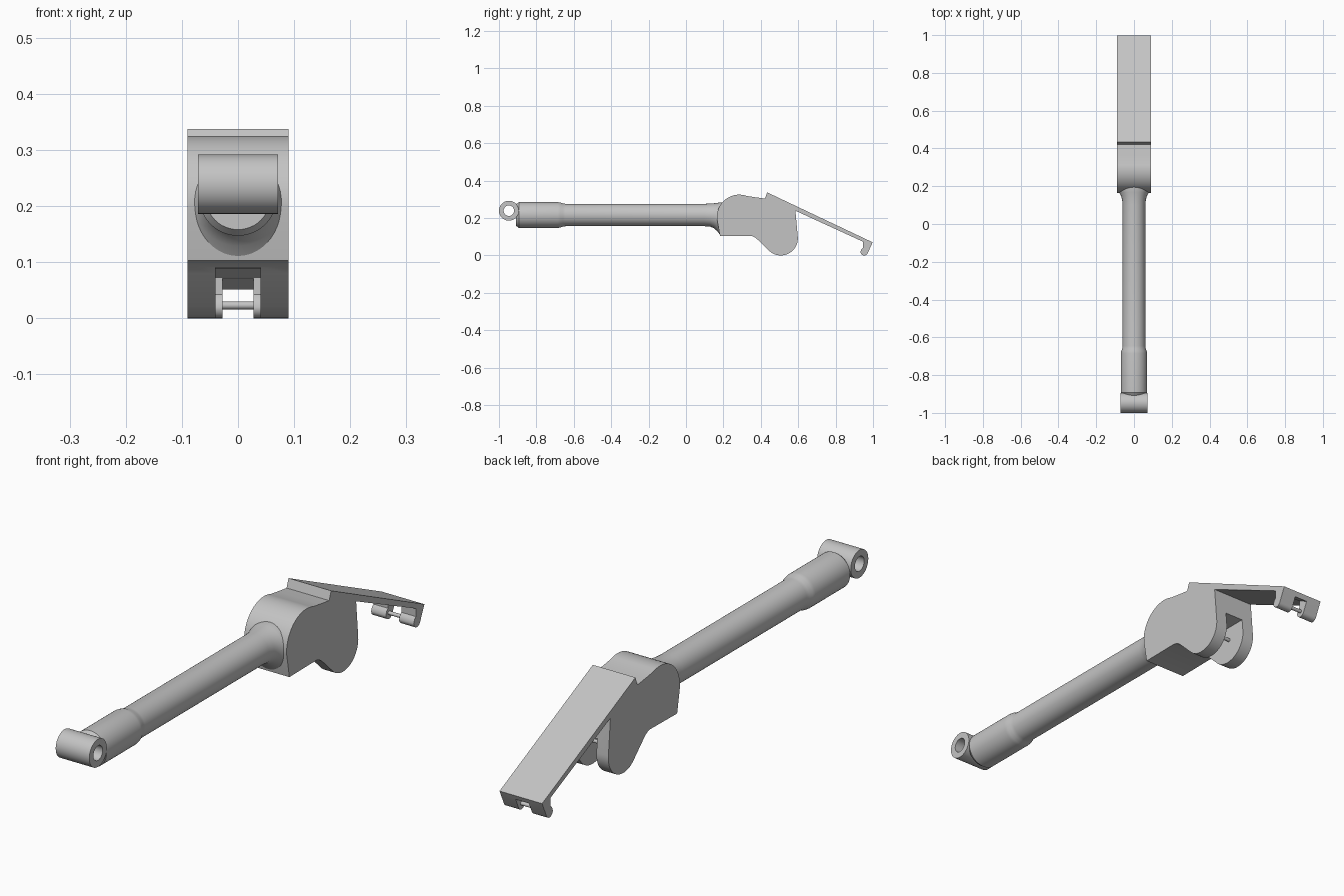
import bpy, bmesh
from math import sin, cos, pi, radians

old = bpy.data.objects.get("Cube")
if old:
    bpy.data.objects.remove(old, do_unlink=True)

grey = bpy.data.materials.new("light_grey")
grey.use_nodes = True
colour = (0.55, 0.55, 0.55, 1)
grey.diffuse_color = colour
grey.node_tree.nodes["Principled BSDF"].inputs["Base Color"].default_value = colour


def finish(name, bm):
    """Turn a bmesh into a smooth-by-angle grey object."""
    bmesh.ops.recalc_face_normals(bm, faces=bm.faces)
    mesh = bpy.data.meshes.new(name)
    bm.to_mesh(mesh)
    bm.free()
    mesh.materials.append(grey)
    ob = bpy.data.objects.new(name, mesh)
    bpy.context.collection.objects.link(ob)
    return ob


def activate(ob):
    bpy.ops.object.select_all(action='DESELECT')
    ob.select_set(True)
    bpy.context.view_layer.objects.active = ob


def smooth(ob):
    activate(ob)
    bpy.ops.object.shade_smooth_by_angle(angle=radians(30))


def arc(cy, cz, r, a, b, n=12):
    """Points on an arc in the side plane, from angle a to b in degrees."""
    angles = [radians(a + (b - a) * i / n) for i in range(n + 1)]
    return [(cy + r * cos(t), cz + r * sin(t)) for t in angles]


def prism(name, profile, half_width):
    """Extrude a side profile of (y, z) points across the width."""
    bm = bmesh.new()
    face = bm.faces.new([bm.verts.new((-half_width, y, z)) for y, z in profile])
    out = bmesh.ops.extrude_face_region(bm, geom=[face])
    verts = [g for g in out["geom"] if isinstance(g, bmesh.types.BMVert)]
    bmesh.ops.translate(bm, verts=verts, vec=(2 * half_width, 0, 0))
    return finish(name, bm)


def loft(name, rings, closed=False):
    """Bridge rings of points; cap the ends unless the loop is closed."""
    bm = bmesh.new()
    loops = [[bm.verts.new(p) for p in ring] for ring in rings]
    n = len(loops[0])
    pairs = list(zip(loops, loops[1:]))
    if closed:
        pairs.append((loops[-1], loops[0]))
    else:
        bm.faces.new(loops[0])
        bm.faces.new(loops[-1])
    for a, b in pairs:
        for i in range(n):
            j = (i + 1) % n
            bm.faces.new((a[i], a[j], b[j], b[i]))
    return finish(name, bm)


def oval(y, rx, top, bottom, n=48):
    """Upright oval ring around the arm's axis."""
    mid, rz = (top + bottom) / 2, (top - bottom) / 2
    return [(rx * cos(2 * pi * i / n), y, mid + rz * sin(2 * pi * i / n)) for i in range(n)]


def cross_ring(x, r, y, z, n=40):
    """Ring around an axis running across the width."""
    return [(x, y + r * cos(2 * pi * i / n), z + r * sin(2 * pi * i / n)) for i in range(n)]


def cut(ob, cutter):
    activate(ob)
    mod = ob.modifiers.new("cut", 'BOOLEAN')
    mod.operation, mod.solver, mod.object = 'DIFFERENCE', 'EXACT', cutter
    bpy.ops.object.modifier_apply(modifier=mod.name)
    bpy.data.objects.remove(cutter, do_unlink=True)


# Head: domed body, rounded lower lobe, sloping tail plate and hooked lip
profile = [(.182, .103)] + arc(.285, .205, .12, 185, 70, 18)
profile += [(.37, .311), (.422, .304), (.434, .337), (.998, .07)]
profile += arc(.953, .02, .02, -25, -180, 10)
profile += [(.938, .034), (.947, .042), (.947, .073), (.585, .239)]
profile += arc(.507, .091, .091, 5, -129, 20)
profile += [(.388, .08), (.372, .094), (.36, .101), (.345, .105)]
head = prism("head_and_tail_plate", profile, .09)

# Fork slot between the lobes, and notch in the lip
cut(head, prism("slot_cutter", [(.375, -.1), (.375, .09), (.44, .15), (.7, .15), (.7, -.1)], .04))
cut(head, prism("notch_cutter", [(.90, -.1), (.90, .094), (1.02, .037), (1.02, -.1)], .028))
smooth(head)

# Pins across the slot and the notch
for name, y, z, half in (("fork_pin", .515, .095, .05), ("lip_pin", .953, .023, .04)):
    smooth(loft(name, [cross_ring(x, .007, y, z, 16) for x in (-half, half)]))

# Arm: chamfered sleeve, slim shaft and end flare
axis = .216
stations = [(-.908, .058), (-.893, .069), (-.685, .069), (-.672, .067), (-.658, .062),
            (-.645, .06), (.1, .06)]
rings = [oval(y, r, axis + r, axis - r) for y, r in stations]
rings += [oval(.13, .063, .277, .154), oval(.15, .069, .279, .145),
          oval(.168, .079, .281, .129), oval(.184, .0895, .284, .106), oval(.21, .0895, .284, .106)]
smooth(loft("arm", rings))

# Pivot eye: hollow barrel across the front end
eye = [(-.071, .053), (.071, .053), (.071, .028), (-.071, .028)]
smooth(loft("pivot_eye", [cross_ring(x, r, -.947, .239) for x, r in eye], closed=True))
